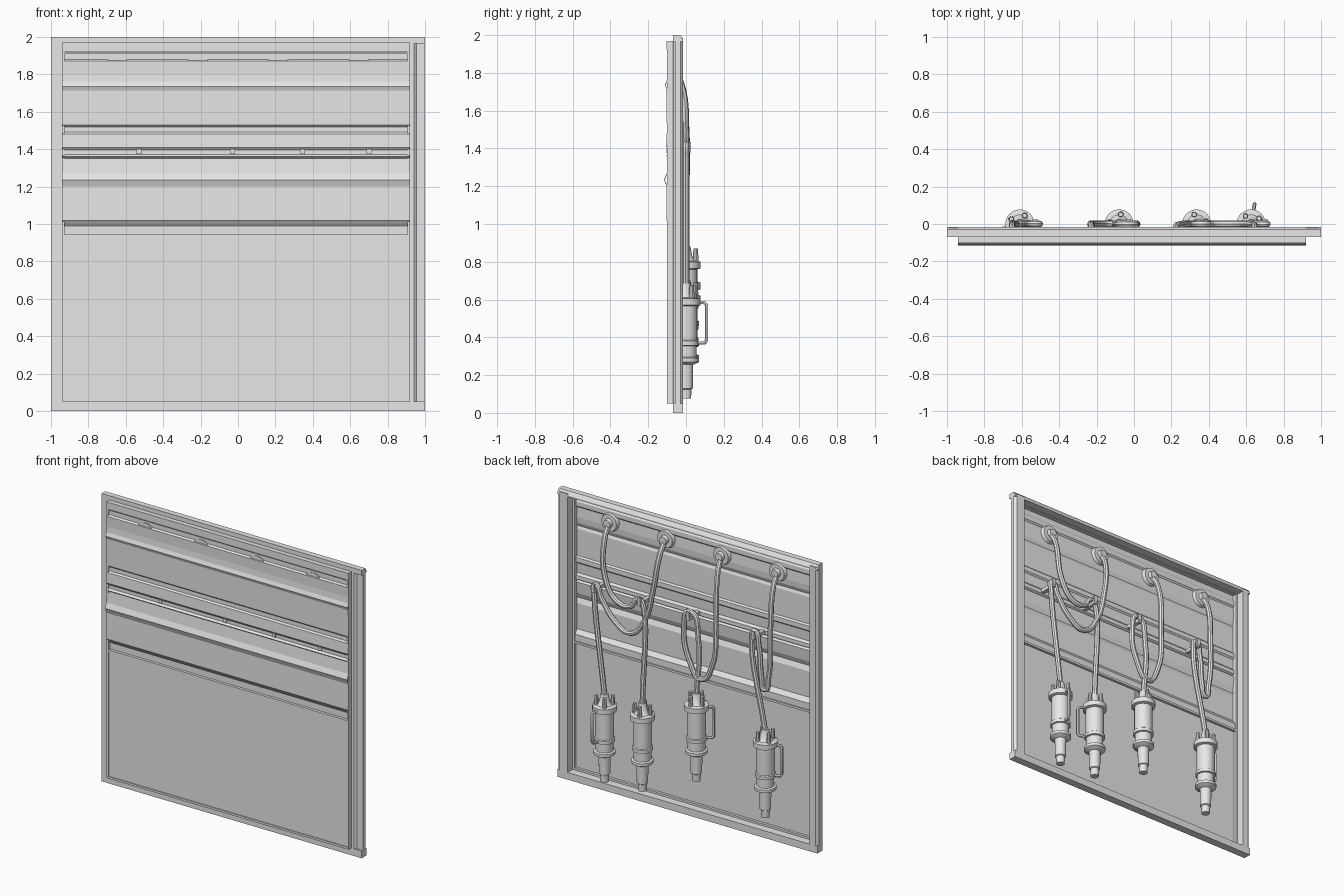
import bpy, bmesh, math
from mathutils import Vector, Matrix

cube = bpy.data.objects.get("Cube")
if cube:
    bpy.data.objects.remove(cube, do_unlink=True)

grey = bpy.data.materials.new("plain_grey")
grey.use_nodes = True
grey.diffuse_color = (0.8, 0.8, 0.8, 1)
grey.node_tree.nodes["Principled BSDF"].inputs["Base Color"].default_value = (0.8, 0.8, 0.8, 1)


def activate(obj):
    bpy.ops.object.select_all(action='DESELECT')
    obj.select_set(True)
    bpy.context.view_layer.objects.active = obj


def finish(name, bm, smooth=False):
    bmesh.ops.recalc_face_normals(bm, faces=bm.faces)
    mesh = bpy.data.meshes.new(name)
    bm.to_mesh(mesh)
    bm.free()
    mesh.materials.append(grey)
    obj = bpy.data.objects.new(name, mesh)
    bpy.context.collection.objects.link(obj)
    if smooth:
        activate(obj)
        bpy.ops.object.shade_smooth_by_angle(angle=math.radians(35))
    return obj


def prism(name, outline, start, span):
    """Close a 3D outline into a face and extrude it along span."""
    bm = bmesh.new()
    face = bm.faces.new([bm.verts.new(Vector(p) + Vector(start)) for p in outline])
    out = bmesh.ops.extrude_face_region(bm, geom=[face])
    moved = [v for v in out["geom"] if isinstance(v, bmesh.types.BMVert)]
    bmesh.ops.translate(bm, verts=moved, vec=span)
    # extruding keeps the first face as the end cap
    if not any(set(f.verts) == set(face.verts) for f in bm.faces):
        bm.faces.new(face.verts)
    return finish(name, bm)


def box(name, x0, x1, y0, y1, z0, z1):
    bm = bmesh.new()
    bmesh.ops.create_cube(bm, size=1)
    for v in bm.verts:
        v.co = Vector(((x0 + x1) / 2 + v.co.x * (x1 - x0),
                       (y0 + y1) / 2 + v.co.y * (y1 - y0),
                       (z0 + z1) / 2 + v.co.z * (z1 - z0)))
    return finish(name, bm)


def cylinder(name, radius, depth, matrix, top=None, sides=20):
    bm = bmesh.new()
    bmesh.ops.create_cone(bm, cap_ends=True, segments=sides, radius1=radius,
                          radius2=radius if top is None else top, depth=depth, matrix=matrix)
    return finish(name, bm, True)


def tube(name, points, radius, kind='POLY', sides=2):
    data = bpy.data.curves.new(name, 'CURVE')
    data.dimensions = '3D'
    data.bevel_depth = radius
    data.bevel_resolution = sides
    data.use_fill_caps = True
    data.resolution_u = 6
    spline = data.splines.new(kind)
    if kind == 'BEZIER':
        spline.bezier_points.add(len(points) - 1)
        for bp, p in zip(spline.bezier_points, points):
            bp.co = p
            bp.handle_left_type = bp.handle_right_type = 'AUTO'
    else:
        spline.points.add(len(points) - 1)
        for sp, p in zip(spline.points, points):
            sp.co = (*p, 1)
    data.materials.append(grey)
    obj = bpy.data.objects.new(name, data)
    bpy.context.collection.objects.link(obj)
    activate(obj)
    bpy.ops.object.convert(target='MESH')
    bpy.ops.object.shade_smooth_by_angle(angle=math.radians(40))
    return obj


# Outer frame, chamfered along its back edges
FRONT, BACK = -0.07, -0.015
LEFT, RIGHT = -0.94, 0.92
top_outline = [(0, FRONT, 1.965), (0, FRONT, 2), (0, -0.03, 2), (0, BACK, 1.975), (0, BACK, 1.965)]
prism("frame_top", top_outline, (-1, 0, 0), (2, 0, 0))
box("frame_bottom", -1, 1, FRONT, BACK, 0, 0.05)
prism("frame_side_right", [(-1, FRONT, 0), (LEFT, FRONT, 0), (LEFT, BACK, 0), (-0.985, BACK, 0), (-1, -0.03, 0)],
      (0, 0, 0), (0, 0, 1.985))
prism("frame_side_left", [(RIGHT, FRONT, 0), (0.94, FRONT, 0), (0.955, -0.058, 0), (1, -0.058, 0),
                          (1, -0.03, 0), (0.985, BACK, 0), (RIGHT, BACK, 0)], (0, 0, 0), (0, 0, 1.985))

# Ribbed upper wall sheet, as (height, depth) profile
ribs = [(0.93, -0.08), (0.99, -0.08), (1.02, -0.102), (1.2, -0.1), (1.235, -0.114), (1.27, -0.1),
        (1.35, -0.092), (1.36, -0.106), (1.37, -0.092), (1.395, -0.092), (1.41, -0.104),
        (1.48, -0.1), (1.49, -0.09), (1.52, -0.09), (1.53, -0.1), (1.715, -0.102), (1.735, -0.11),
        (1.76, -0.1), (1.8, -0.097), (1.87, -0.1), (1.88, -0.09), (1.91, -0.09), (1.925, -0.1), (1.97, -0.1)]
bm = bmesh.new()
rows = [(bm.verts.new((LEFT, y, z)), bm.verts.new((RIGHT, y, z))) for z, y in ribs]
for (a, b), (c, d) in zip(rows, rows[1:]):
    bm.faces.new((a, b, d, c))
sheet = finish("ribbed_wall", bm)
solid = sheet.modifiers.new("thickness", 'SOLIDIFY')
solid.thickness = 0.004
solid.offset = 0

# Lower wall plate with a raised lip, and the walls closing the sheet
box("lower_wall", LEFT, RIGHT, -0.094, -0.088, 0.05, 0.945)
box("lip_bottom", LEFT, RIGHT, -0.101, FRONT, 0.05, 0.064)
box("lip_top", LEFT, RIGHT, -0.101, FRONT, 0.93, 0.945)
for name, x in (("wall_end_right", LEFT), ("wall_end_left", RIGHT - 0.013)):
    box(name, x, x + 0.013, -0.1, FRONT, 0.05, 1.97)
box("wall_cap_top", LEFT, RIGHT, -0.099, FRONT, 1.96, 1.97)

# Round cable outlets
for i, x in enumerate((0.645, 0.215, -0.215, -0.645)):
    turn = Matrix.Rotation(-math.pi / 2, 4, 'X')
    cylinder(f"outlet_{i + 1}", 0.066, 0.025, Matrix.Translation((x, -0.086, 1.835)) @ turn, 0.058, 24)
    cylinder(f"outlet_boss_{i + 1}", 0.034, 0.04, Matrix.Translation((x, -0.07, 1.835)) @ turn, 0.026, 16)

# Cable hooks with an upturned end
for i, x in enumerate((0.7, 0.346, -0.03, -0.53)):
    box(f"hook_arm_{i + 1}", x - 0.013, x + 0.013, -0.104, 0.025, 1.375, 1.4)
    box(f"hook_end_{i + 1}", x - 0.013, x + 0.013, 0.015, 0.027, 1.39, 1.435)


# Hanging cables, easing away from the wall as they drop
def cable(name, path):
    tube(name, [(x, min(0.0, -0.08 + (1.835 - z) * 0.6), z) for x, z in path], 0.018, 'BEZIER')


cable("cable_1", [(0.645, 1.835), (0.645, 1.75), (0.615, 1.47), (0.53, 1.35), (0.43, 1.34), (0.36, 1.41),
                  (0.325, 1.36), (0.335, 0.69)])
cable("cable_2", [(0.215, 1.835), (0.22, 1.75), (0.255, 1.49), (0.32, 1.27), (0.43, 1.155), (0.55, 1.21),
                  (0.65, 1.34), (0.7, 1.42), (0.705, 1.35), (0.626, 0.67)])
cable("cable_3", [(-0.215, 1.835), (-0.225, 1.75), (-0.23, 1.41), (-0.2, 1.09), (-0.115, 0.98), (-0.03, 1.08),
                  (0.015, 1.31), (-0.03, 1.43), (-0.095, 1.25), (-0.08, 0.86)])
cable("cable_4", [(-0.645, 1.835), (-0.65, 1.75), (-0.65, 1.5), (-0.635, 1.13), (-0.605, 1.04), (-0.58, 1.12),
                  (-0.56, 1.33), (-0.525, 1.425), (-0.505, 1.35), (-0.61, 0.75)])

# Turned plug body, as (radius, height) profile
turned = [(0, 0), (0.027, 0), (0.029, 0.05), (0.036, 0.055), (0.038, 0.18), (0.062, 0.19), (0.07, 0.195),
          (0.07, 0.215), (0.056, 0.22), (0.056, 0.28), (0.067, 0.283), (0.067, 0.305), (0.06, 0.31),
          (0.06, 0.49), (0.078, 0.495), (0.078, 0.53), (0.05, 0.535), (0.034, 0.555), (0.024, 0.61), (0, 0.61)]


def plug(index, x, z, direction):
    base = Vector((x, 0, z))
    bm = bmesh.new()
    verts = [bm.verts.new((r, 0, h)) for r, h in turned]
    edges = [bm.edges.new(pair) for pair in zip(verts, verts[1:])]
    bmesh.ops.spin(bm, geom=verts + edges, cent=(0, 0, 0), axis=(0, 0, 1),
                   angle=math.tau, steps=24, use_duplicate=False)
    bmesh.ops.remove_doubles(bm, verts=bm.verts, dist=0.0005)
    bmesh.ops.translate(bm, verts=bm.verts, vec=base)
    finish(f"plug_{index}", bm, True)
    # Upright knobs on the collar
    heading = math.radians(direction)
    for k in range(4):
        a = heading + math.pi / 4 + k * math.pi / 2
        spot = base + Vector((0.052 * math.cos(a), 0.052 * math.sin(a), 0.56))
        cylinder(f"plug_{index}_knob_{k + 1}", 0.016, 0.08, Matrix.Translation(spot), 0.012, 10)
    # Side grip joining collar and middle ring
    out = Vector((math.cos(heading), math.sin(heading), 0))
    grip = [(0.055, 0.51), (0.1, 0.508), (0.11, 0.495), (0.11, 0.31), (0.1, 0.296), (0.055, 0.294)]
    tube(f"plug_{index}_grip", [base + out * r + Vector((0, 0, h)) for r, h in grip], 0.01, sides=1)


plug(1, 0.626, 0.075, 80)
plug(2, 0.335, 0.09, -30)
plug(3, -0.08, 0.27, 215)
plug(4, -0.61, 0.16, 195)
